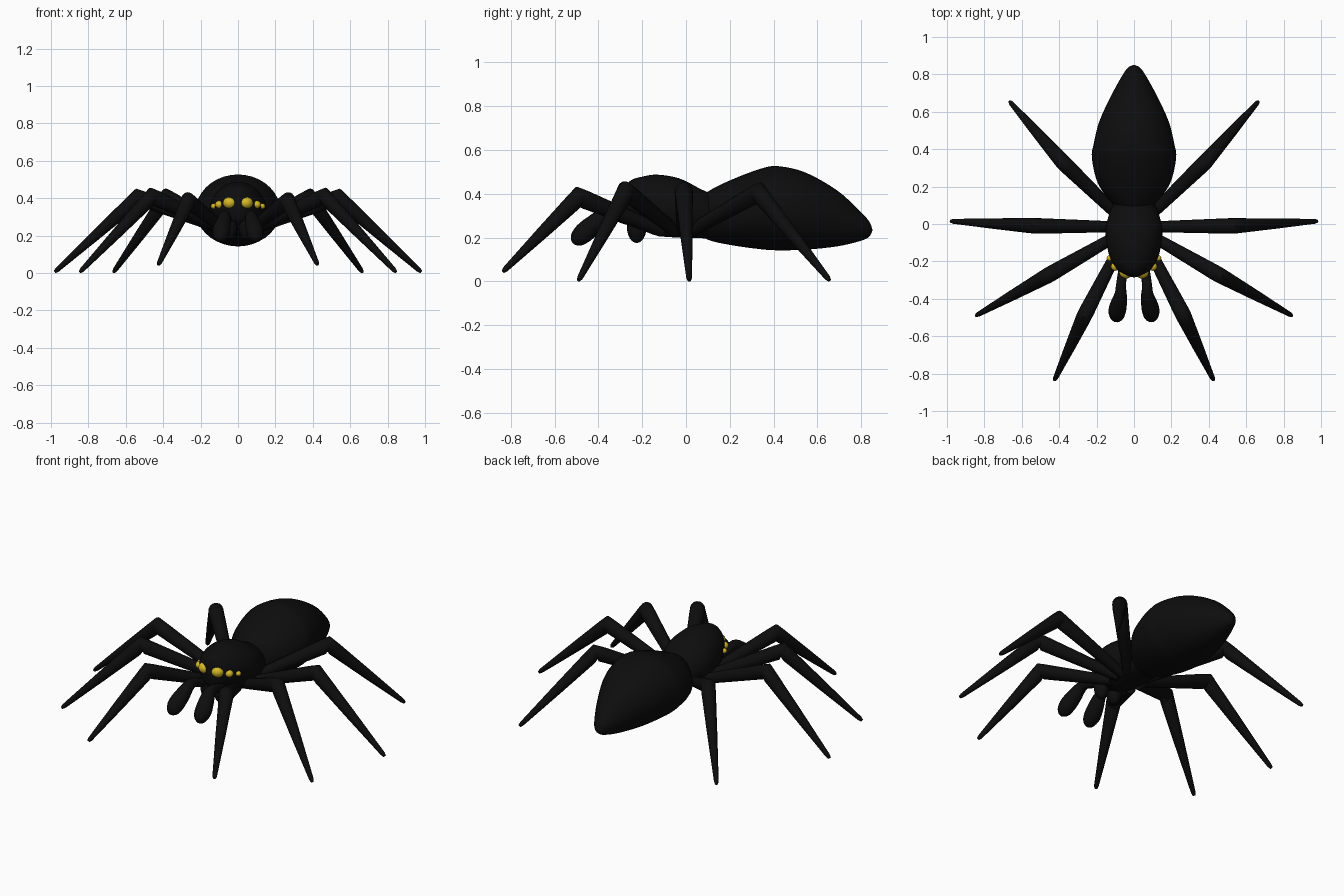
import bpy, bmesh, math
from mathutils import Vector

if "Cube" in bpy.data.objects:
    bpy.data.objects.remove(bpy.data.objects["Cube"])


def material(name, rgb):
    m = bpy.data.materials.new(name)
    m.diffuse_color = (*rgb, 1)
    m.use_nodes = True
    m.node_tree.nodes["Principled BSDF"].inputs["Base Color"].default_value = m.diffuse_color
    return m


BLACK = material("black", (0.004, 0.004, 0.004))
YELLOW = material("yellow", (0.66, 0.48, 0.02))


def smooth_path(stations, steps):
    """Catmull-Rom interpolation through tuples of any length."""
    pts = [Vector(s) for s in stations]
    pts = [pts[0]] + pts + [pts[-1]]
    out = []
    for i in range(1, len(pts) - 2):
        a, b, c, d = pts[i - 1:i + 3]
        for k in range(steps):
            t = k / steps
            out.append(0.5 * (2 * b + (c - a) * t + (2 * a - 5 * b + 4 * c - d) * t * t
                              + (3 * b - a - 3 * c + d) * t ** 3))
    return out + [pts[-1]]


def skin(name, rings, mat, angle=60):
    """Skin a list of equal-sized point rings into a closed smooth mesh."""
    bm = bmesh.new()
    loops = [[bm.verts.new(p) for p in ring] for ring in rings]
    n = len(loops[0])
    for a, b in zip(loops, loops[1:]):
        for i in range(n):
            j = (i + 1) % n
            bm.faces.new((a[i], a[j], b[j], b[i]))
    bm.faces.new(loops[0])
    bm.faces.new(loops[-1])
    bmesh.ops.recalc_face_normals(bm, faces=bm.faces)
    me = bpy.data.meshes.new(name)
    bm.to_mesh(me)
    bm.free()
    me.materials.append(mat)
    ob = bpy.data.objects.new(name, me)
    bpy.context.collection.objects.link(ob)
    me.shade_smooth()
    me.set_sharp_from_angle(angle=math.radians(angle))
    return ob


def body(name, stations):
    """Oval loft along y; each station is (y, half width, bottom, top)."""
    rings = []
    for y, w, lo, hi in smooth_path([s for s in stations], 4):
        w, h = max(w, 0.003), max((hi - lo) / 2, 0.003)
        rings.append([(w * math.cos(a), y, (lo + hi) / 2 + h * math.sin(a))
                      for a in (math.tau * i / 36 for i in range(36))])
    return skin(name, rings, BLACK)


def limb(name, points, n=14):
    """Round tube; each point is (x, y, z, radius)."""
    rings = []
    for i, p in enumerate(points):
        a, b = points[max(i - 1, 0)], points[min(i + 1, len(points) - 1)]
        t = (Vector(b[:3]) - Vector(a[:3])).normalized()
        u = t.cross(Vector((0.31, 0.17, 1))).normalized()
        v = t.cross(u)
        rings.append([Vector(p[:3]) + p[3] * (u * math.cos(q) + v * math.sin(q))
                      for q in (math.tau * k / n for k in range(n))])
    return skin(name, rings, BLACK)


def ball(name, loc, scale, mat, rot=(0, 0, 0)):
    bpy.ops.mesh.primitive_uv_sphere_add(segments=20, ring_count=12, location=loc, rotation=rot)
    ob = bpy.context.object
    ob.name = name
    ob.scale = scale
    ob.data.materials.append(mat)
    ob.data.shade_smooth()


# Abdomen and head section
body("abdomen", [(.03, .01, .28, .3), (.05, .06, .23, .36), (.1, .105, .19, .41),
                 (.21, .19, .165, .465), (.35, .225, .146, .517), (.43, .215, .142, .525),
                 (.55, .185, .145, .495), (.69, .12, .16, .415), (.79, .065, .183, .325),
                 (.835, .033, .203, .275), (.85, .004, .23, .24)])
body("head_section", [(-.285, .004, .35, .36), (-.275, .045, .29, .43), (-.25, .085, .262, .462),
                      (-.2, .12, .235, .478), (-.13, .142, .208, .487), (-.03, .152, .2, .47),
                      (.06, .13, .198, .425), (.12, .1, .2, .395), (.2, .03, .26, .34)])

# Legs: root, knee, tip
LEGS = {
    "front_leg": ((.07, -.11, .23), (.265, -.49, .385), (.425, -.835, .045)),
    "second_leg": ((.07, -.05, .23), (.46, -.275, .41), (.845, -.49, .005)),
    "third_leg": ((.07, -.015, .23), (.535, -.01, .405), (.98, .015, .005)),
    "rear_leg": ((.06, .02, .23), (.38, .33, .405), (.665, .655, .005)),
}
# Eyes: x, y, z, radius
EYES = [(.043, -.255, .375, .037), (.1, -.227, .366, .023), (.13, -.182, .357, .016)]

for side, s in (("left", -1), ("right", 1)):
    for name, joints in LEGS.items():
        root, knee, tip = (Vector((s * p[0], p[1], p[2])) for p in joints)
        pts = [(*root, .028), (*root.lerp(knee, .45), .035), (*root.lerp(knee, .93), .042),
               (*(knee + Vector((0, 0, .006))), .042), (*knee.lerp(tip, .07), .04),
               (*knee.lerp(tip, .5), .028), (*knee.lerp(tip, .97), .013), (*tip, .008)]
        limb(f"{side}_{name}", pts)

    # Feelers with a swollen end
    palp = [(.05, -.2, .27, .026), (.062, -.27, .285, .026), (.07, -.33, .305, .027),
            (.071, -.375, .3, .033), (.08, -.42, .262, .043), (.09, -.465, .222, .047),
            (.09, -.495, .194, .038), (.087, -.51, .18, .022), (.085, -.515, .175, .005)]
    limb(f"{side}_feeler", [(s * p[0], p[1], p[2], p[3]) for p in smooth_path(palp, 3)])

    # Jaws under the face
    ball(f"{side}_jaw", (s * .045, -.225, .25), (.042, .045, .075), BLACK)

    for i, (x, y, z, r) in enumerate(EYES):
        ball(f"{side}_eye_{i + 1}", (s * x, y, z), (r, r, r * .9), YELLOW)
